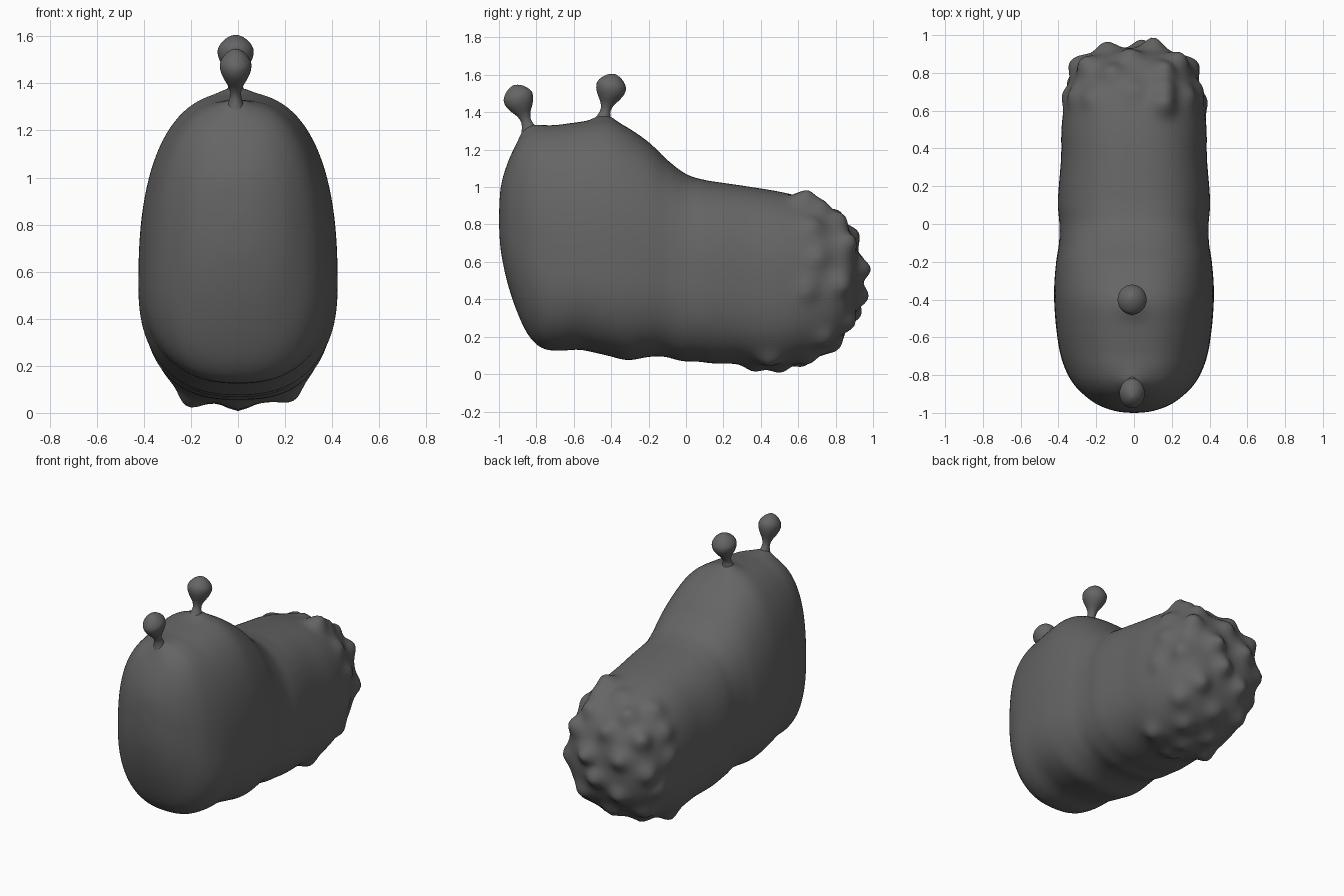
import bpy, bmesh, math, random
from mathutils import Vector

if "Cube" in bpy.data.objects:
    bpy.data.objects.remove(bpy.data.objects["Cube"])

random.seed(4)
skin = bpy.data.materials.new("dark_grey_skin")
skin.diffuse_color = (0.13, 0.13, 0.13, 1)
skin.use_nodes = True
skin.node_tree.nodes["Principled BSDF"].inputs["Base Color"].default_value = skin.diffuse_color


def catmull(rows, steps):
    """Smoothly resample a list of equal-length rows."""
    out = []
    for i in range(len(rows) - 1):
        a, b, c, d = (rows[max(0, min(len(rows) - 1, i + k))] for k in (-1, 0, 1, 2))
        for s in range(steps):
            t = s / steps
            out.append([0.5 * (2 * q + (r - p) * t + (2 * p - 5 * q + 4 * r - w) * t * t
                               + (3 * q - p - 3 * r + w) * t ** 3)
                        for p, q, r, w in zip(a, b, c, d)])
    out.append(list(rows[-1]))
    return out


def loft(bm, rings):
    """Skin rings of points; the end rings are capped."""
    loops = [[bm.verts.new(p) for p in ring] for ring in rings]
    for a, b in zip(loops, loops[1:]):
        for i in range(len(a)):
            j = (i + 1) % len(a)
            bm.faces.new((a[i], a[j], b[j], b[i]))
    bm.faces.new(loops[0])
    bm.faces.new(loops[-1])
    bmesh.ops.recalc_face_normals(bm, faces=bm.faces)


def finish(bm, name):
    me = bpy.data.meshes.new(name)
    bm.to_mesh(me)
    bm.free()
    ob = bpy.data.objects.new(name, me)
    bpy.context.collection.objects.link(ob)
    me.materials.append(skin)
    me.shade_smooth()
    return ob


# Body stations: y, bottom, top, half width, height fraction of the widest point
stations = [
    (-1.0, .81, .85, .015, .5), (-.99, .66, 1.0, .10, .5), (-.955, .49, 1.125, .195, .48),
    (-.9, .325, 1.24, .27, .45), (-.84, .205, 1.30, .325, .42), (-.77, .14, 1.325, .363, .39),
    (-.68, .125, 1.333, .392, .37), (-.55, .13, 1.35, .412, .36), (-.42, .095, 1.36, .422, .36),
    (-.32, .08, 1.322, .422, .37), (-.2, .088, 1.24, .412, .39), (-.1, .092, 1.145, .397, .42),
    (0, .068, 1.07, .395, .44), (.1, .06, 1.038, .403, .45), (.2, .06, 1.022, .398, .46),
    (.35, .045, 1.0, .386, .47), (.5, .04, .975, .384, .48), (.62, .065, .945, .37, .49),
    (.72, .10, .905, .347, .5), (.8, .16, .85, .32, .5), (.86, .24, .785, .287, .5),
    (.9, .32, .71, .23, .5), (.925, .41, .62, .135, .5), (.93, .50, .53, .015, .5)]

N = 112
rings = []
for y, lo, hi, w, f in catmull(stations, 7):
    mid = lo + (hi - lo) * f
    back = min(1, max(0, (y + .3) / .6))
    ring = []
    for k in range(N):
        a = 2 * math.pi * k / N
        c, s = math.cos(a), math.sin(a)
        # squarer underside towards the tail
        e = 2 / (2.45 if s > 0 else 2.4 + .2 * back)
        x = w * math.copysign(abs(c) ** e, c)
        z = mid + (hi - mid if s > 0 else mid - lo) * math.copysign(abs(s) ** e, s)
        ring.append((x, y, z))
    rings.append(ring)
bm = bmesh.new()
loft(bm, rings)
bm.normal_update()

# Knobbly tail: x, y, z, height of the prominent knobs
knobs = [(.10, .93, .56, .06), (-.14, .91, .58, .045), (.15, .63, .92, .065), (.16, .72, .88, .045),
         (.16, .82, .82, .05), (-.12, .80, .84, .04), (-.02, .89, .74, .04), (.23, .86, .70, .05),
         (-.25, .84, .72, .05), (.04, .92, .42, .05), (-.12, .9, .33, .04), (.17, .86, .28, .04),
         (-.29, .83, .5, .045), (.29, .82, .48, .045), (-.2, .47, .06, .05), (.0, .50, .04, .032),
         (.22, .45, .08, .035), (.0, .36, .045, .03), (-.1, .62, .07, .03), (.13, .65, .08, .03),
         (.0, .79, .16, .03), (-.22, .76, .2, .03), (.24, .74, .2, .03)]
knobs = [(Vector(k[:3]), k[3]) for k in knobs]
# Lower, scattered knobs fill the gaps
pool = [v.co.copy() for v in bm.verts if v.co.y > .64 or (v.co.z < .14 and v.co.y > .35)]
for p in random.sample(pool, 500):
    if all((p - k).length > .155 for k, h in knobs):
        knobs.append((p, .025))
# Skin rising into the feelers
knobs += [(Vector((-.01, -.835, 1.30)), .025), (Vector((-.01, -.44, 1.36)), .025)]
moves = []
for v in bm.verts:
    d = sum(h * math.exp(-(v.co - k).length_squared / .0036) for k, h in knobs)
    moves.append((v, v.normal * min(d, .07)))
for v, m in moves:
    v.co += m

# Soft wrinkles across the belly
for v in bm.verts:
    if v.co.z < .3 and -.65 < v.co.y < .5:
        fade = min(1, (v.co.y + .65) / .15, (.5 - v.co.y) / .15)
        v.co.z += .006 * fade * math.sin(v.co.y * 26) * (1 - v.co.z / .3)
finish(bm, "body")

# Two drop-shaped feelers on thin stalks
profile = [(0, .06), (.1, .05), (.2, .036), (.32, .027), (.44, .037), (.56, .06), (.68, .077),
           (.8, .078), (.91, .055), (.975, .027), (1, .003)]


def feeler(name, base, tip, width):
    base, axis = Vector(base), Vector(tip) - Vector(base)
    turn = axis.to_track_quat('Z', 'Y').to_matrix()
    bm = bmesh.new()
    loft(bm, [[base + axis * t + turn @ Vector((r * math.cos(a), r * math.sin(a), 0))
               for a in (2 * math.pi * k / 32 for k in range(32))]
              for t, r in catmull(profile, 3)])
    # narrow it sideways about its own centre
    for v in bm.verts:
        v.co.x = base.x + (v.co.x - base.x) * width
    finish(bm, name)


feeler("front_feeler", (-.01, -.825, 1.265), (-.01, -.92, 1.545), .84)
feeler("rear_feeler", (-.01, -.452, 1.32), (-.01, -.383, 1.605), .96)
